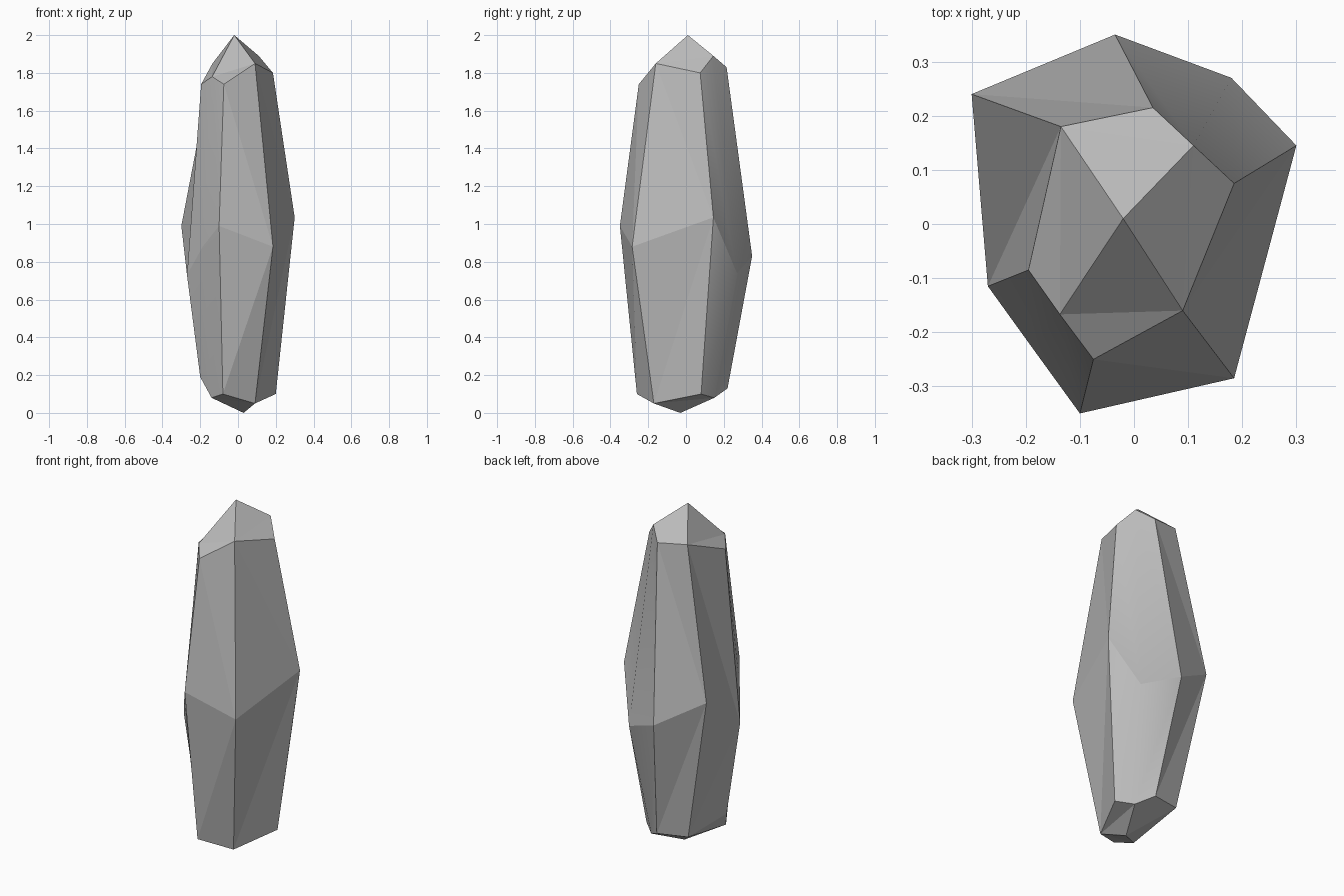
import bpy
import bmesh

# Remove the default cube only
default_cube = bpy.data.objects.get("Cube")
if default_cube:
    bpy.data.objects.remove(default_cube, do_unlink=True)

# Plain grey stone
stone = bpy.data.materials.new("grey_stone")
stone.use_nodes = True
stone_colour = (0.5, 0.5, 0.5, 1.0)
stone.diffuse_color = stone_colour
shader = stone.node_tree.nodes["Principled BSDF"]
shader.inputs["Base Color"].default_value = stone_colour
shader.inputs["Roughness"].default_value = 0.8

# Eight-sided crystal rings, counter-clockwise from the back right corner
LOWER_RING = [(-.14, .18, .14), (-.2, -.09, .19), (-.14, -.17, .08), (-.08, -.26, .1),
              (.09, -.17, .05), (.2, .08, .1), (.12, .15, .08), (.035, .22, .13)]
WAIST_RING = [(-.3, .24, .99), (-.27, -.115, .73), (-.187, -.23, .88), (-.1, -.35, .99),
              (.185, -.285, .88), (.3, .145, 1.035), (.18, .27, .74), (-.035, .35, .83)]
UPPER_RING = [(-.135, .18, 1.85), (-.195, -.085, 1.74), (-.137, -.167, 1.78), (-.075, -.25, 1.74),
              (.09, -.16, 1.85), (.185, .075, 1.8), (.11, .145, 1.89), (.035, .215, 1.83)]
TOP_POINT = (-.02, .01, 2)
BOTTOM_POINT = (.03, -.03, 0)

SOFT_COLUMNS = (2, 6)   # corners whose neighbouring panels blend smoothly
SIDES = len(WAIST_RING)


def add_ring(bm, points):
    return [bm.verts.new(point) for point in points]


def add_panels(bm, waist, end):
    """Join the waist to an end ring with triangulated panels."""
    for i in range(SIDES):
        j = (i + 1) % SIDES
        blended = i in SOFT_COLUMNS or j in SOFT_COLUMNS
        for corners in ((waist[i], waist[j], end[i]), (waist[j], end[j], end[i])):
            bm.faces.new(corners).smooth = blended


def add_cap(bm, ring, point):
    """Close an end ring with four kite-shaped facets."""
    tip = bm.verts.new(point)
    for i in range(0, SIDES, 2):
        a, b, c = ring[i], ring[i + 1], ring[(i + 2) % SIDES]
        bm.faces.new((a, b, c))
        bm.faces.new((a, c, tip))


def build_crystal():
    bm = bmesh.new()
    lower, waist, upper = [add_ring(bm, r) for r in (LOWER_RING, WAIST_RING, UPPER_RING)]
    for end, point in ((upper, TOP_POINT), (lower, BOTTOM_POINT)):
        add_panels(bm, waist, end)
        add_cap(bm, end, point)
    bmesh.ops.recalc_face_normals(bm, faces=bm.faces[:])

    # Keep every facet crisp, except across the softened panels
    rings = [set(ring) for ring in (lower, waist, upper)]
    for edge in bm.edges:
        along_ring = any(set(edge.verts) <= ring for ring in rings)
        both_smooth = all(face.smooth for face in edge.link_faces)
        edge.smooth = both_smooth and not along_ring

    # The outer borders of the softened panels stay sharp
    for ring_pair in ((waist, upper), (waist, lower)):
        for i in range(SIDES):
            if i not in SOFT_COLUMNS:
                border = bm.edges.get((ring_pair[0][i], ring_pair[1][i]))
                border.smooth = False

    mesh = bpy.data.meshes.new("crystal")
    bm.to_mesh(mesh)
    bm.free()
    mesh.materials.append(stone)
    crystal = bpy.data.objects.new("crystal", mesh)
    bpy.context.collection.objects.link(crystal)
    return crystal


build_crystal()
